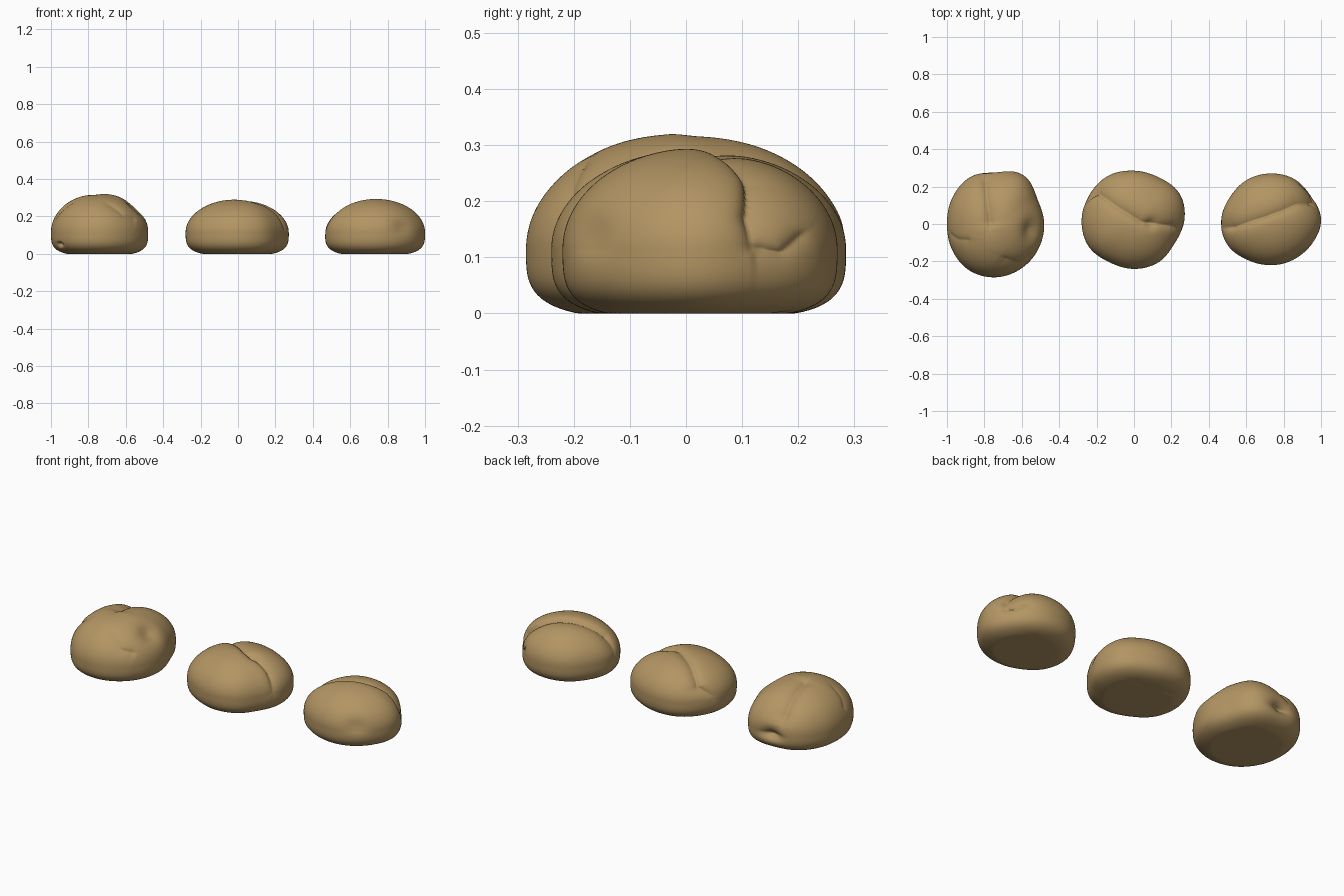
import bpy, bmesh, math
from mathutils import Vector, kdtree

if "Cube" in bpy.data.objects:
    bpy.data.objects.remove(bpy.data.objects["Cube"])

crust = bpy.data.materials.new("golden crust")
crust.diffuse_color = (0.45, 0.30, 0.125, 1)
crust.use_nodes = True
crust.node_tree.nodes["Principled BSDF"].inputs["Base Color"].default_value = crust.diffuse_color
MID = 0.115  # height of the widest ring


def plan_radius(radii, a):
    """Smooth closed outline through evenly spaced radii."""
    n = len(radii)
    f = (a / math.tau % 1) * n
    i, t = int(f), f - int(f)
    p0, p1, p2, p3 = (radii[(i + k) % n] for k in (-1, 0, 1, 2))
    return p1 + 0.5 * t * (p2 - p0 + t * (2*p0 - 5*p1 + 4*p2 - p3 + t * (3*(p1 - p2) + p3 - p0)))


def to_dir(p, top):
    """Local point near the surface -> unit direction."""
    h = top - MID if p[2] > MID else MID
    return Vector((p[0] / 0.265, p[1] / 0.265, (p[2] - MID) / h)).normalized()


def crease_samples(points, top):
    """Dense samples on the unit sphere, with tangents, for one crease."""
    dirs, out = [to_dir(p, top) for p in points], []
    for i in range(len(dirs) - 1):
        for k in range(40):
            p = dirs[i].lerp(dirs[i + 1], k / 40).normalized()
            out.append((p, dirs[i + 1] - dirs[i], (i + k / 40) / (len(dirs) - 1)))
    tree = kdtree.KDTree(len(out))
    for i, s in enumerate(out):
        tree.insert(s[0], i)
    tree.balance()
    return tree, out


def make_roll(name, centre, top, radii, creases, dents):
    bm = bmesh.new()
    bmesh.ops.create_cube(bm, size=2)
    bmesh.ops.subdivide_edges(bm, edges=bm.edges[:], cuts=55, use_grid_fill=True)
    folds = [(crease_samples(c[0], top), *c[1:]) for c in creases]
    hollows = [(to_dir(d[0], top), *d[1:]) for d in dents]
    for v in bm.verts:
        u = Vector([math.tan(c * math.pi / 4) for c in v.co]).normalized()
        h = math.hypot(u.x, u.y)
        s = 1 if u.z > 0 else (h**3.5 + abs(u.z)**3.5) ** (-1 / 3.5)
        r = plan_radius(radii, math.atan2(u.y, u.x)) * s
        p = Vector((u.x * r, u.y * r, u.z * s * (top - MID if u.z > 0 else 0.125)))
        push = 0
        # creases: steep on one side, soft on the other
        for (tree, data), depth, left_w, right_w in folds:
            _, i, d = tree.find(u)
            q, t, f = data[i]
            w = left_w if (u - q).dot(q.cross(t)) > 0 else right_w
            push += depth * min(1, 0.25 + 5 * min(f, 1 - f)) * math.exp(-d / w)
        # round hollows
        for c, depth, w in hollows:
            push += depth * math.exp(-((u - c).length / w) ** 2)
        p -= p.normalized() * push
        v.co = (p.x + centre[0], p.y + centre[1], max(0, p.z + MID))
    me = bpy.data.meshes.new(name)
    bm.to_mesh(me)
    bm.free()
    me.materials.append(crust)
    me.shade_smooth()
    ob = bpy.data.objects.new(name, me)
    bpy.context.collection.objects.link(ob)


# left roll: split crown, pinched back and hollow right shoulder
make_roll("left_roll", (-0.74, 0), 0.324,
          [.26, .26, .30, .285, .285, .27, .26, .27, .285, .285, .275, .265],
          [([(-.06, .26, .16), (-.05, .17, .26), (-.035, .06, .31), (-.03, -.03, .32)], .03, .16, .12),
           ([(-.25, -.05, .18), (-.2, -.08, .23), (-.12, -.08, .28)], .008, .05, .1),
           ([(.02, -.15, .27), (.12, -.19, .2), (.2, -.15, .18)], .010, .08, .15)],
          [((.18, -.03, .24), .025, .25), ((-.19, -.14, .06), .022, .08),
           ((.0, .26, .10), .035, .2)])

# middle roll: one diagonal split across the crown
make_roll("middle_roll", (0, 0.02), 0.293,
          [.27, .282, .265, .265, .275, .275, .28, .28, .26, .26, .26, .25],
          [([(-.24, .09, .13), (-.2, .15, .19), (-.09, .07, .27), (.04, -.01, .29),
             (.12, -.02, .27), (.2, -.03, .21), (.25, -.06, .12)], .026, .14, .07),
           ([(-.15, .15, 0), (.15, .12, 0)], .012, .08, .08)],
          [((.1, -.02, .28), .012, .12)])

# right roll: front lobe folded over the back lobe
make_roll("right_roll", (0.73, 0.02), 0.295,
          [.27, .255, .255, .25, .25, .25, .265, .265, .245, .24, .245, .255],
          [([(-.25, -.04, .14), (-.2, -.04, .22), (-.06, .01, .29), (.06, .05, .27),
             (.15, .09, .23), (.22, .09, .17), (.24, .10, .11)], .028, .20, .06),
           ([(.24, .10, .12), (.21, .16, .11), (.16, .21, .15)], .012, .06, .1),
           ([(-.15, .1, 0), (.12, .16, 0)], .010, .08, .08)],
          [((.15, -.19, .14), .012, .25)])
